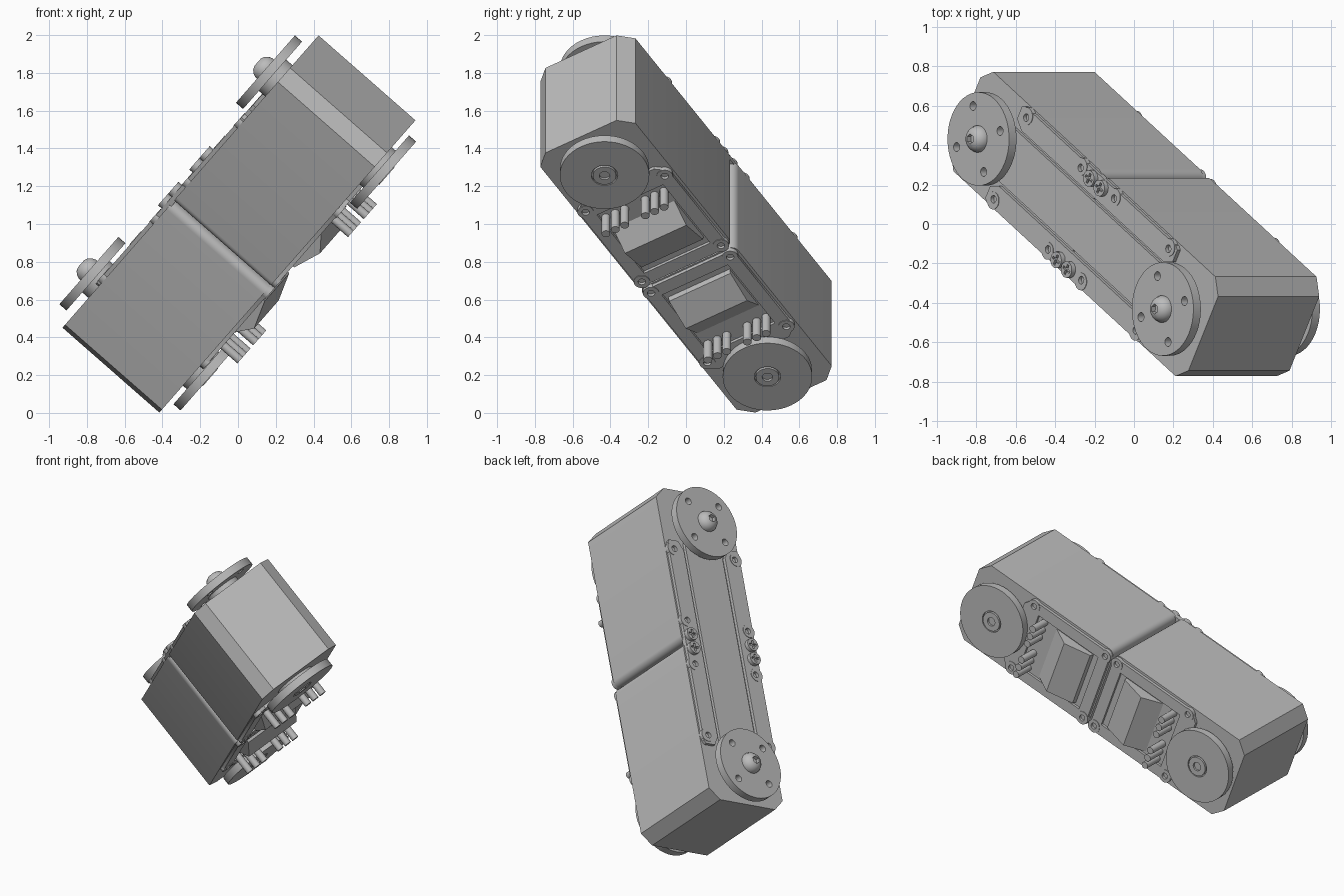
import bpy, bmesh, math
from mathutils import Matrix, Vector

cube = bpy.data.objects.get("Cube")
if cube:
    bpy.data.objects.remove(cube)

grey = bpy.data.materials.new("mid grey")
grey.use_nodes = True
tone = (0.5, 0.5, 0.5, 1)
grey.diffuse_color = tone
grey.node_tree.nodes["Principled BSDF"].inputs["Base Color"].default_value = tone

# Tilted frame: local x runs along the pair, local z along the horn axis
across = Vector((-0.752, 0, 0.659)).normalized()
side = Vector((0, 1, 0))
slope = side.cross(across)
roll = math.radians(31.3)
long_axis = slope * math.cos(roll) - side * math.sin(roll)
wide_axis = slope * math.sin(roll) + side * math.cos(roll)
POSE = Matrix.Translation((0.005, 0, 1)) @ Matrix((long_axis, wide_axis, across)).transposed().to_4x4()
TURN = Matrix.Rotation(math.pi, 4, "Z")


def prism(bm, points, z0, z1):
    """Extrude an outline in the local xy plane from z0 to z1."""
    face = bm.faces.new([bm.verts.new((x, y, z0)) for x, y in points])
    ext = bmesh.ops.extrude_face_region(bm, geom=[face])
    moved = [v for v in ext["geom"] if isinstance(v, bmesh.types.BMVert)]
    bmesh.ops.translate(bm, verts=moved, vec=(0, 0, z1 - z0))


def box(bm, x0, x1, y0, y1, z0, z1):
    prism(bm, [(x0, y0), (x1, y0), (x1, y1), (x0, y1)], z0, z1)


def rod(bm, x, y, r, z0, z1, n=20):
    prism(bm, [(x + r * math.cos(i * math.tau / n), y + r * math.sin(i * math.tau / n))
               for i in range(n)], z0, z1)


def lathe(bm, x, profile, n=48):
    verts = [bm.verts.new((x + r, 0, z)) for r, z in profile]
    edges = [bm.edges.new(pair) for pair in zip(verts, verts[1:])]
    bmesh.ops.spin(bm, geom=verts + edges, cent=(x, 0, 0), axis=(0, 0, 1),
                   angle=math.tau, steps=n)
    bmesh.ops.remove_doubles(bm, verts=bm.verts, dist=0.0001)


def finish(name, bm, cutter=None, pair=True, smooth=True):
    """Make the object, cut it, pose it and repeat it on the second motor."""
    def to_object(label, source):
        bmesh.ops.recalc_face_normals(source, faces=source.faces)
        mesh = bpy.data.meshes.new(label)
        source.to_mesh(mesh)
        source.free()
        ob = bpy.data.objects.new(label, mesh)
        bpy.context.collection.objects.link(ob)
        return ob
    ob = to_object(name, bm)
    ob.data.materials.append(grey)
    bpy.ops.object.select_all(action="DESELECT")
    ob.select_set(True)
    bpy.context.view_layer.objects.active = ob
    if cutter:
        tool = to_object(name + "_cutter", cutter)
        tool.hide_render = True
        mod = ob.modifiers.new("cut", "BOOLEAN")
        mod.operation, mod.solver, mod.object = "DIFFERENCE", "EXACT", tool
        mod.use_self = True
        bpy.ops.object.modifier_apply(modifier="cut")
        bpy.data.objects.remove(tool)
    if smooth:
        bpy.ops.object.shade_smooth_by_angle(angle=math.radians(30))
    ob.matrix_world = POSE
    if pair:
        twin = bpy.data.objects.new(name + "_second", ob.data)
        bpy.context.collection.objects.link(twin)
        twin.matrix_world = POSE @ TURN


# Motor case: chamfered outer end, rounded inner corners
outline = [(1.0, -0.295), (1.07, -0.22), (1.07, 0.22), (1.0, 0.295)]
r = 0.042
for sy, start in ((1, 90), (-1, 180)):
    for i in range(7):
        a = math.radians(start + 15 * i)
        outline.append((0.006 + r + r * math.cos(a), sy * (0.295 - r) + r * math.sin(a)))
bm = bmesh.new()
prism(bm, outline, -0.341, 0.341)
finish("motor_case", bm)

# Top bracket: side rails with lobes and screw holes
bm, cut = bmesh.new(), bmesh.new()
for s in (1, -1):
    prism(bm, [(-0.7, s * 0.2), (-0.64, s * 0.165), (0.64, s * 0.165), (0.7, s * 0.2),
               (0.7, s * 0.27), (0.68, s * 0.285), (-0.68, s * 0.285), (-0.7, s * 0.27)],
          0.33, 0.362)
    for x in (-0.64, -0.15, 0.15, 0.64):
        rod(bm, x, s * 0.25, 0.045, 0.32, 0.365)
        rod(cut, x, s * 0.242, 0.02, 0.345, 0.4)
finish("side_rails", bm, cut, pair=False)

# Flat centre strip between the rails
bm = bmesh.new()
box(bm, -0.7, 0.7, -0.145, 0.145, 0.33, 0.36)
finish("centre_strip", bm, pair=False, smooth=False)

# Cross-head screws in the middle of the rails
bm, cut = bmesh.new(), bmesh.new()
for x in (-0.047, 0.047):
    for y in (-0.242, 0.242):
        rod(bm, x, y, 0.042, 0.35, 0.388)
        arm, t = 0.028, 0.007
        prism(cut, [(x + a, y + b) for a, b in (
            (arm, -t), (arm, t), (t, t), (t, arm), (-t, arm), (-t, t),
            (-arm, t), (-arm, -t), (-t, -t), (-t, -arm), (t, -arm), (t, -t))], 0.372, 0.4)
finish("rail_screws", bm, cut, pair=False)

# Output horn: round plate with four holes
bm, cut = bmesh.new(), bmesh.new()
lathe(bm, 0.83, [(0, 0.33), (0.11, 0.33), (0.11, 0.385), (0.237, 0.385),
                 (0.237, 0.435), (0, 0.435)])
for a in range(4):
    ang = math.radians(45 + 90 * a)
    rod(cut, 0.83 + 0.172 * math.cos(ang), 0.172 * math.sin(ang), 0.023, 0.36, 0.46)
finish("output_horn", bm, cut)

# Domed horn screw with a hex socket
bm, cut = bmesh.new(), bmesh.new()
lathe(bm, 0.83, [(0, 0.42), (0.068, 0.42), (0.068, 0.445), (0.06, 0.465),
                 (0.045, 0.482), (0.025, 0.49), (0, 0.492)], 32)
rod(cut, 0.83, 0, 0.026, 0.465, 0.52, 6)
finish("horn_screw", bm, cut)

# Idler disc underneath with a sunken hub
bm, cut = bmesh.new(), bmesh.new()
lathe(bm, 0.83, [(0, -0.33), (0.13, -0.33), (0.13, -0.368), (0.237, -0.368),
                 (0.237, -0.418), (0, -0.418)])
rod(cut, 0.83, 0, 0.07, -0.44, -0.405, 32)
finish("idler_disc", bm, cut)

bm, cut = bmesh.new(), bmesh.new()
rod(bm, 0.83, 0, 0.062, -0.422, -0.4, 32)
rod(cut, 0.83, 0, 0.028, -0.45, -0.408)
finish("idler_hub", bm, cut)

# Under cover: lobed plate with a tray and corner holes
bm, cut = bmesh.new(), bmesh.new()
prism(bm, [(0.03, -0.28), (0.64, -0.28), (0.69, -0.22), (0.69, 0.22),
           (0.64, 0.28), (0.03, 0.28), (0.015, 0.26), (0.015, -0.26)], -0.362, -0.33)
for x in (0.047, 0.62):
    for y in (-0.245, 0.245):
        rod(bm, x, y, 0.043, -0.366, -0.32)
        rod(cut, x, y, 0.02, -0.4, -0.348)
box(cut, 0.09, 0.57, -0.205, 0.205, -0.4, -0.345)
finish("under_cover", bm, cut)

# Raised wedge in the tray
bm = bmesh.new()
verts = [bm.verts.new((x, -0.19, z)) for x, z in
         ((0.13, -0.335), (0.14, -0.372), (0.31, -0.425), (0.43, -0.345), (0.43, -0.335))]
ext = bmesh.ops.extrude_face_region(bm, geom=[bm.faces.new(verts)])
bmesh.ops.translate(bm, vec=(0, 0.38, 0),
                    verts=[v for v in ext["geom"] if isinstance(v, bmesh.types.BMVert)])
finish("tray_wedge", bm, smooth=False)

# Two rows of three connector pins
bm = bmesh.new()
for s in (1, -1):
    for i in range(3):
        rod(bm, 0.52, s * (0.064 + 0.058 * i), 0.023, -0.48, -0.335, 16)
finish("connector_pins", bm)
